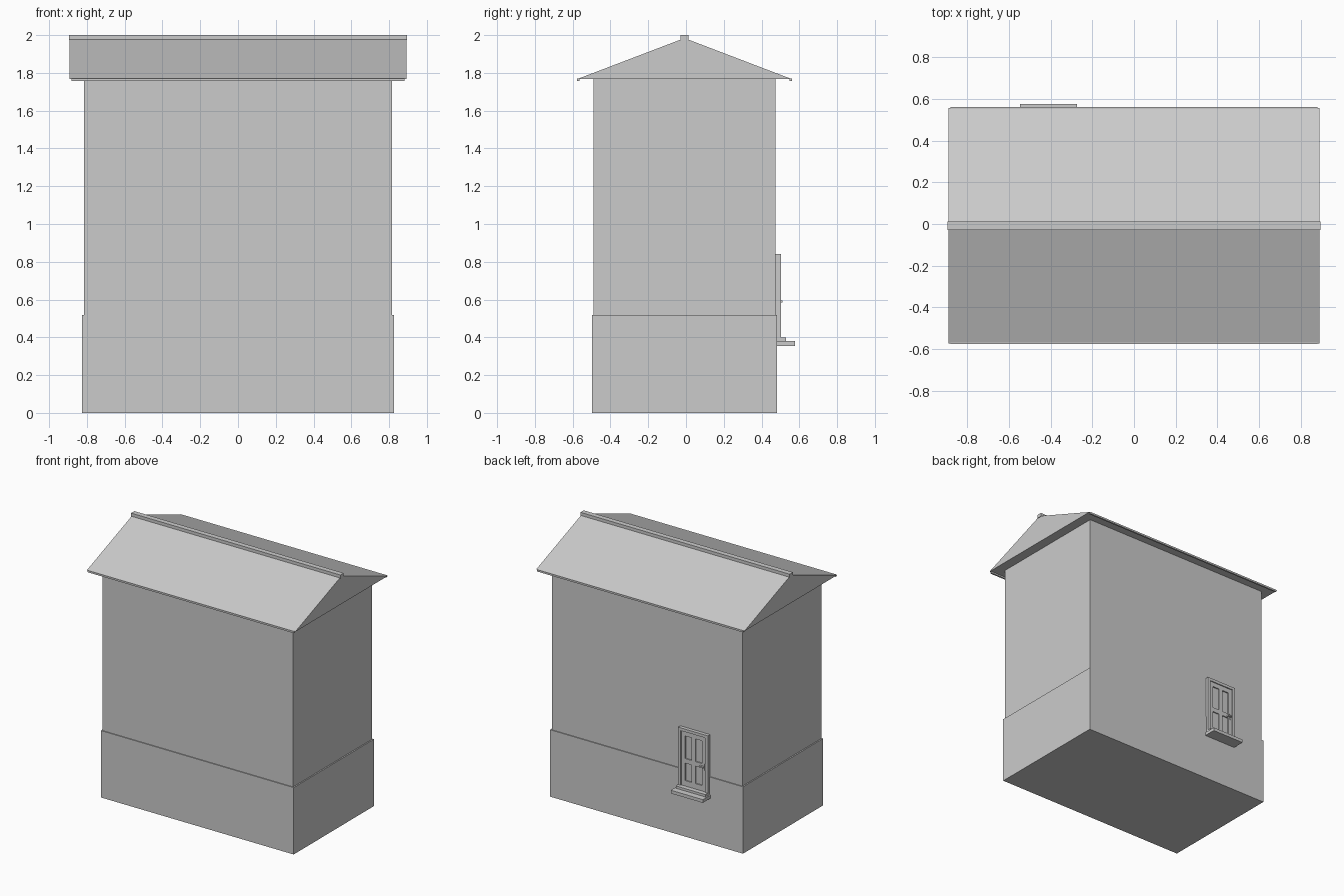
import bpy
import bmesh

if "Cube" in bpy.data.objects:
    bpy.data.objects.remove(bpy.data.objects["Cube"], do_unlink=True)

grey = bpy.data.materials.new("plain_grey")
grey.use_nodes = True
grey.diffuse_color = (0.6, 0.6, 0.6, 1)
grey.node_tree.nodes["Principled BSDF"].inputs["Base Color"].default_value = (0.6, 0.6, 0.6, 1)

CY = -0.008  # depth centre of the house


def finish(name, bm):
    bmesh.ops.recalc_face_normals(bm, faces=bm.faces)
    mesh = bpy.data.meshes.new(name)
    bm.to_mesh(mesh)
    bm.free()
    mesh.materials.append(grey)
    obj = bpy.data.objects.new(name, mesh)
    bpy.context.collection.objects.link(obj)
    return obj


def box(name, x, y, z):
    """Box from (min, max) pairs."""
    bm = bmesh.new()
    bmesh.ops.create_cube(bm, size=1)
    for v in bm.verts:
        v.co = [lo + (c + 0.5) * (hi - lo) for c, (lo, hi) in zip(v.co, (x, y, z))]
    return finish(name, bm)


def centred(name, hx, hy, z):
    return box(name, (-hx, hx), (CY - hy, CY + hy), z)


def extrude_x(name, profile, hx):
    """Extrude a (y, z) outline along x."""
    bm = bmesh.new()
    face = bm.faces.new([bm.verts.new((-hx, CY + y, z)) for y, z in profile])
    new = bmesh.ops.extrude_face_region(bm, geom=[face])["geom"]
    bmesh.ops.translate(bm, vec=(2 * hx, 0, 0),
                        verts=[g for g in new if isinstance(g, bmesh.types.BMVert)])
    return finish(name, bm)


# Walls
centred("plinth", 0.825, 0.49, (0, 0.517))
centred("walls", 0.815, 0.483, (0.51, 1.772))

# Roof
extrude_x("roof", [(-0.566, 1.768), (0.566, 1.768), (0, 1.984)], 0.891)
centred("ridge_cap", 0.895, 0.02, (1.973, 2.0))
for side, name in ((-1, "front_eave_trim"), (1, "back_eave_trim")):
    y = sorted((CY + side * 0.556, CY + side * 0.569))
    box(name, (-0.882, 0.882), y, (1.756, 1.77))

# Back door: frame
DX = -0.411
WALL = 0.46
HW = 0.127
for side, name in ((-1, "right_door_jamb"), (1, "left_door_jamb")):
    x = sorted((DX + side * HW, DX + side * (HW - 0.022)))
    box(name, x, (WALL, 0.502), (0.38, 0.82))
box("door_head", (DX - HW, DX + HW), (WALL, 0.502), (0.82, 0.842))

# Door leaf with recessed panels between stiles and rails
IN = HW - 0.022
box("door_panels", (DX - IN, DX + IN), (WALL, 0.485), (0.39, 0.82))
for x, name in ((-0.089, "right_stile"), (0, "middle_stile"), (0.089, "left_stile")):
    box(name, (DX + x - 0.016, DX + x + 0.016), (WALL, 0.494), (0.39, 0.82))
for lo, hi, name in ((0.39, 0.44, "bottom_rail"), (0.575, 0.61, "lock_rail"), (0.785, 0.82, "top_rail")):
    box(name, (DX - IN, DX + IN), (WALL, 0.494), (lo, hi))

# Handle
box("handle_plate", (DX - 0.096, DX - 0.084), (0.49, 0.497), (0.565, 0.612))
box("handle_lever", (DX - 0.094, DX - 0.06), (0.494, 0.51), (0.584, 0.594))

# Steps
box("threshold", (DX - HW, DX + HW), (WALL, 0.53), (0.378, 0.398))
box("door_step", (DX - 0.137, DX + 0.137), (WALL, 0.577), (0.355, 0.38))
